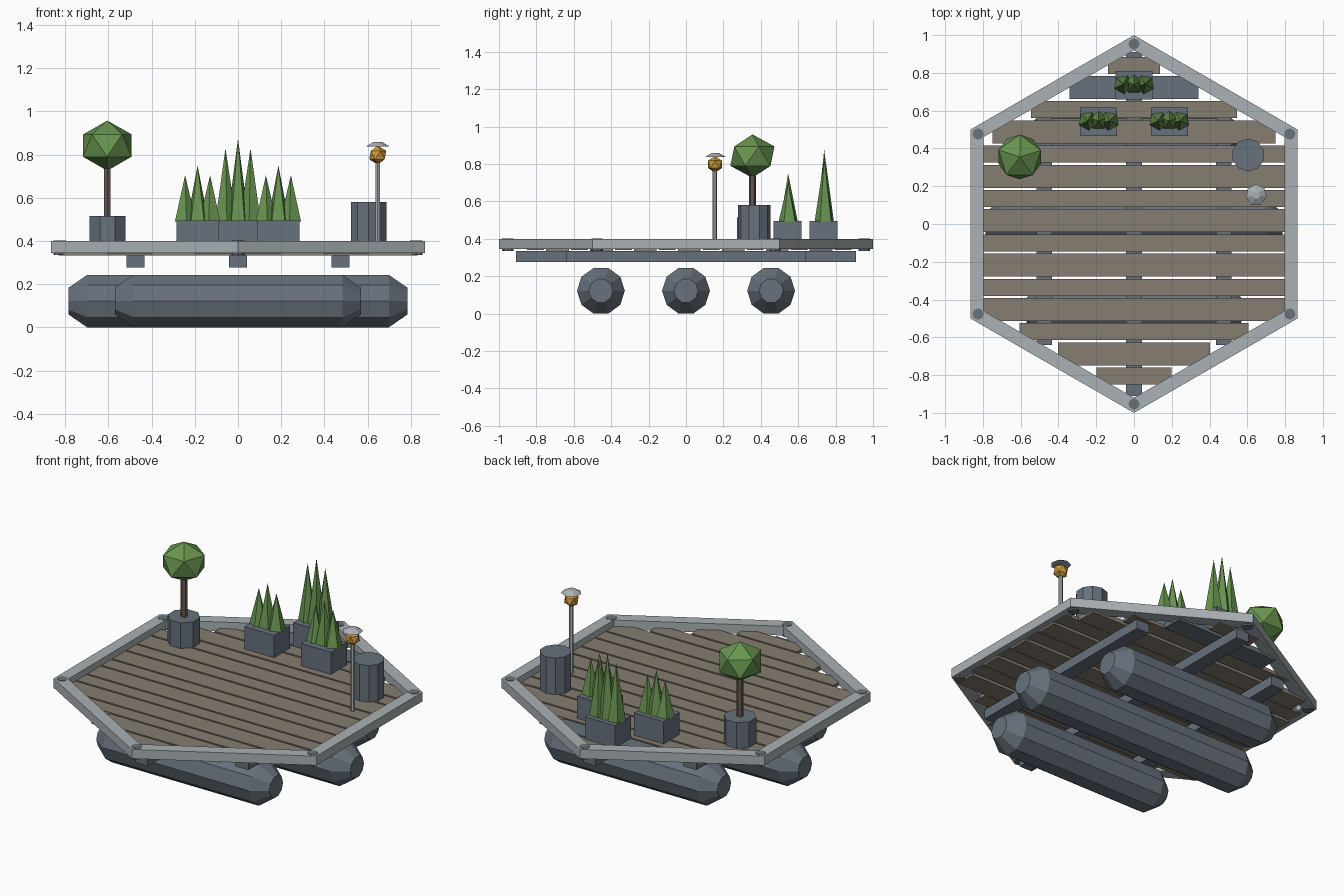
import bpy, bmesh, math
from mathutils import Matrix

if "Cube" in bpy.data.objects:
    bpy.data.objects.remove(bpy.data.objects["Cube"])


def material(name, rgb):
    m = bpy.data.materials.new(name)
    m.diffuse_color = (*rgb, 1)
    m.use_nodes = True
    m.node_tree.nodes["Principled BSDF"].inputs["Base Color"].default_value = m.diffuse_color
    return m


WOOD = material("weathered wood", (0.235, 0.205, 0.165))
RAIL = material("pale metal", (0.40, 0.44, 0.46))
DARK = material("slate metal", (0.135, 0.165, 0.20))
LEAF = material("leaf green", (0.14, 0.30, 0.08))
TRUNK = material("bark brown", (0.14, 0.105, 0.085))
GOLD = material("lamp amber", (0.62, 0.33, 0.04))


def finish(name, bm, mat):
    bmesh.ops.recalc_face_normals(bm, faces=bm.faces)
    me = bpy.data.meshes.new(name)
    bm.to_mesh(me)
    bm.free()
    me.materials.append(mat)
    ob = bpy.data.objects.new(name, me)
    bpy.context.collection.objects.link(ob)
    return ob


def box(name, x0, x1, y0, y1, z0, z1, mat):
    bm = bmesh.new()
    bmesh.ops.create_cube(bm, size=1, matrix=Matrix.Translation(
        ((x0 + x1) / 2, (y0 + y1) / 2, (z0 + z1) / 2)) @ Matrix.Diagonal((x1 - x0, y1 - y0, z1 - z0, 1)))
    return finish(name, bm, mat)


def cone(name, x, y, z0, z1, r0, r1, sides, mat, turn=0):
    bm = bmesh.new()
    bmesh.ops.create_cone(bm, cap_ends=True, segments=sides, radius1=r0, radius2=r1, depth=z1 - z0,
                          matrix=Matrix.Translation((x, y, (z0 + z1) / 2)) @ Matrix.Rotation(turn, 4, 'Z'))
    return finish(name, bm, mat)


def ball(name, x, y, z, rxy, rz, mat, turn=0):
    bm = bmesh.new()
    bmesh.ops.create_icosphere(bm, subdivisions=1, radius=1, matrix=Matrix.Translation((x, y, z))
                               @ Matrix.Diagonal((rxy, rxy, rz, 1)) @ Matrix.Rotation(turn, 4, 'Z'))
    return finish(name, bm, mat)


def loft(name, rings, mat, closed=False):
    """Skin a list of equal-length point rings; cap the ends or join them up."""
    bm = bmesh.new()
    vs = [[bm.verts.new(p) for p in ring] for ring in rings]
    n = len(vs[0])
    pairs = list(zip(vs, vs[1:])) + ([(vs[-1], vs[0])] if closed else [])
    for a, b in pairs:
        for i in range(n):
            bm.faces.new((a[i], a[(i + 1) % n], b[(i + 1) % n], b[i]))
    if not closed:
        bm.faces.new(vs[0])
        bm.faces.new(vs[-1])
    return finish(name, bm, mat)


# Pontoons: ten-sided floats with tapered ends, the middle one longer
for y, half in ((-0.455, 0.57), (0, 0.785), (0.455, 0.57)):
    rings = []
    for x, r in ((-half, 0.065), (-half + 0.087, 0.128), (half - 0.087, 0.128), (half, 0.065)):
        rings.append([(x, y + r * math.cos(k * math.pi / 5), 0.122 + r * math.sin(k * math.pi / 5))
                      for k in range(10)])
    loft("pontoon", rings, DARK)

# Cross beams under the deck
for x, half in ((-0.475, 0.64), (0, 0.91), (0.475, 0.64)):
    box("deck_beam", x - 0.042, x + 0.042, -half, half, 0.277, 0.334, DARK)

# Deck planks, alternating wide and narrow, cut to fit the hexagon
DECK = 0.362
y = -0.85
for i in range(15):
    w = 0.09 if i % 2 == 0 else 0.122
    yc = y + w / 2
    half = min(0.83, (0.92 - abs(yc)) * 1.732)
    box("deck_plank", -half, half, y, y + w, 0.333 if i % 2 else 0.341, DECK,
        DARK if i == 13 else WOOD)
    y += w + 0.0115

# Hexagonal rail: mitred rectangular section swept round six corners
corners = [math.pi / 2 + k * math.pi / 3 for k in range(6)]
section = ((1.0, 0.345), (1.0, 0.40), (0.92, 0.40), (0.92, 0.345))
loft("hex_rail", [[(r * math.cos(a), r * math.sin(a), z) for r, z in section] for a in corners], RAIL, True)
for a in corners:
    cone("corner_pin", 0.953 * math.cos(a), 0.953 * math.sin(a), 0.335, 0.402, 0.03, 0.03, 8, DARK)

# Planter boxes, each with three spiky shrubs
for x, y, top in ((-0.187, 0.542, 0.75), (0.187, 0.542, 0.75), (0, 0.735, 0.875)):
    box("planter_box", x - 0.098, x + 0.098, y - 0.075, y + 0.075, DECK - 0.01, 0.495, DARK)
    for k in (-1, 0, 1):
        cone("shrub", x + k * 0.058, y + 0.004, 0.49, top - 0.045 * abs(k), 0.052, 0, 5, LEAF, k * 0.5)

# Potted tree
tx, ty = -0.605, 0.355
cone("tree_pot", tx, ty, DECK - 0.01, 0.515, 0.09, 0.09, 8, DARK, math.pi / 8)
cone("tree_trunk", tx, ty, 0.51, 0.75, 0.018, 0.018, 6, TRUNK)
ball("tree_crown", tx, ty, 0.842, 0.132, 0.116, LEAF, 0.3)

# Barrel
cone("barrel", 0.605, 0.365, DECK - 0.01, 0.58, 0.087, 0.087, 10, DARK)

# Lamp post
lx, ly = 0.647, 0.155
cone("lamp_pole", lx, ly, DECK - 0.01, 0.77, 0.012, 0.012, 6, RAIL)
ball("lamp_globe", lx, ly, 0.798, 0.044, 0.044, GOLD)
cone("lamp_cap", lx, ly, 0.838, 0.858, 0.056, 0.022, 7, RAIL)
